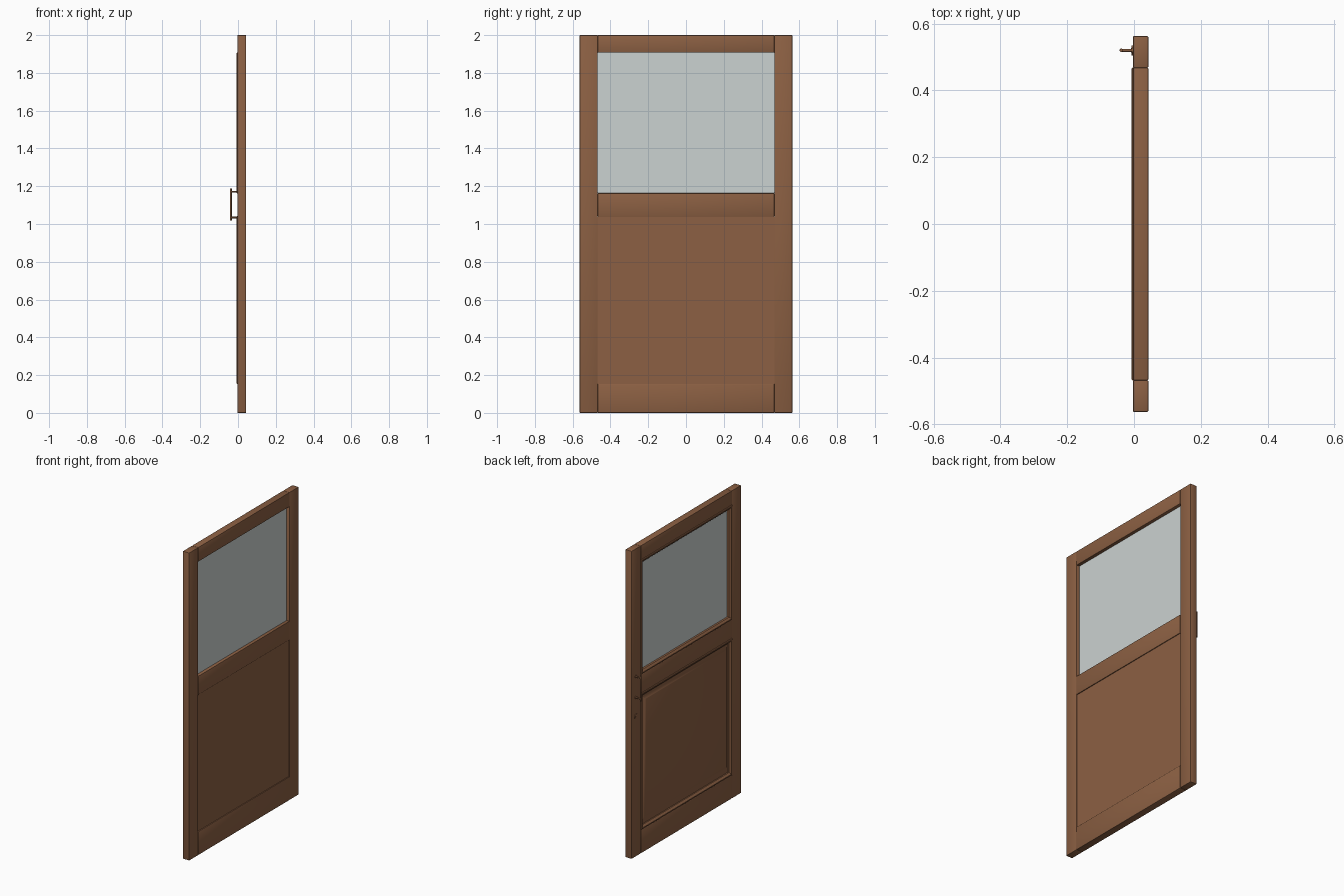
import bpy, bmesh, math
from mathutils import Vector

if "Cube" in bpy.data.objects:
    bpy.data.objects.remove(bpy.data.objects["Cube"])


def material(name, rgb):
    m = bpy.data.materials.new(name)
    m.diffuse_color = (*rgb, 1)
    m.use_nodes = True
    m.node_tree.nodes["Principled BSDF"].inputs["Base Color"].default_value = m.diffuse_color
    return m


WOOD = material("brown_wood", (0.262, 0.117, 0.056))
GLASS = material("pale_glass", (0.60, 0.645, 0.637))

X0, X1 = -0.003, 0.043         # faces of the door frame
W, H = 0.5625, 2.0             # half width, height
OPEN = 0.468                   # half width of the openings


def finish(bm, name, mat, smooth=True):
    bmesh.ops.recalc_face_normals(bm, faces=bm.faces)
    me = bpy.data.meshes.new(name)
    bm.to_mesh(me)
    bm.free()
    me.materials.append(mat)
    ob = bpy.data.objects.new(name, me)
    bpy.context.collection.objects.link(ob)
    if smooth:
        bpy.ops.object.select_all(action='DESELECT')
        ob.select_set(True)
        bpy.context.view_layer.objects.active = ob
        bpy.ops.object.shade_smooth_by_angle(angle=math.radians(30))
    return ob


def box(name, lo, hi, mat, bevel=0.0):
    bm = bmesh.new()
    bmesh.ops.create_cube(bm, size=1)
    lo, hi = Vector(lo), Vector(hi)
    bmesh.ops.scale(bm, vec=hi - lo, verts=bm.verts)
    bmesh.ops.translate(bm, vec=(lo + hi) / 2, verts=bm.verts)
    if bevel:
        bmesh.ops.bevel(bm, geom=bm.edges[:], offset=bevel, segments=2,
                        profile=0.5, affect='EDGES')
    return finish(bm, name, mat)


def rect_loft(name, z0, z1, profile, closed):
    """Rectangular rings from (inset, x) points: a moulding if closed, else a solid panel."""
    bm = bmesh.new()
    rings = []
    for p in profile:
        dy, dz0, dz1, x = p if len(p) == 4 else (p[0], p[0], p[0], p[1])
        y, a, b = OPEN - dy, z0 + dz0, z1 - dz1
        rings.append([bm.verts.new(c) for c in
                      ((x, -y, a), (x, y, a), (x, y, b), (x, -y, b))])
    n = len(rings)
    for i in range(n if closed else n - 1):
        r, s = rings[i], rings[(i + 1) % n]
        for k in range(4):
            j = (k + 1) % 4
            bm.faces.new((r[k], r[j], s[j], s[k]))
    if not closed:
        bm.faces.new(rings[0])
        bm.faces.new(rings[-1])
    return finish(bm, name, WOOD)


def cylinder(name, a, b, r, bevel=0.0):
    a, b = Vector(a), Vector(b)
    bm = bmesh.new()
    bmesh.ops.create_cone(bm, cap_ends=True, segments=24, radius1=r, radius2=r,
                          depth=(b - a).length)
    if bevel:
        caps = [e for e in bm.edges if abs(e.verts[0].co.z - e.verts[1].co.z) < 1e-6]
        bmesh.ops.bevel(bm, geom=caps, offset=bevel, segments=2, profile=0.5,
                        affect='EDGES')
    bmesh.ops.rotate(bm, matrix=(b - a).to_track_quat('Z', 'Y').to_matrix(), verts=bm.verts)
    bmesh.ops.translate(bm, vec=(a + b) / 2, verts=bm.verts)
    return finish(bm, name, WOOD)


# Stiles
for side, nm in ((-1, "hinge_stile"), (1, "handle_stile")):
    y = sorted((side * OPEN, side * W))
    box(nm, (X0, y[0], 0), (X1, y[1], H), WOOD, 0.003)

# Rails
for nm, a, b in (("bottom_rail", 0, 0.153), ("middle_rail", 1.04, 1.163),
                 ("top_rail", 1.907, H)):
    box(nm, (X0, -OPEN, a), (X1, OPEN, b), WOOD, 0.003)

# Window pane
box("window_pane", (0.016, -OPEN, 1.163), (0.022, OPEN, 1.907), GLASS)

# Mouldings round the pane and the lower panel, proud of the inside face
bead = [(0, 0.016), (0, -0.004), (0.003, -0.0075), (0.010, -0.0075),
        (0.016, -0.003), (0.022, 0.003), (0.022, 0.016)]
rect_loft("window_moulding", 1.163, 1.907, bead, True)
rect_loft("panel_moulding", 0.153, 1.04, bead, True)

# Raised lower panel: flat outside, bevelled field inside
rect_loft("lower_panel", 0.153, 1.04,
          [(0, 0.038), (0, 0.012), (0.034, 0.05, 0.036, 0.010),
           (0.050, 0.075, 0.053, -0.001), (0.053, 0.078, 0.056, -0.002)], False)

# Pull handle with two posts and roses
HY = 0.52
cylinder("handle_bar", (-0.038, HY, 1.018), (-0.038, HY, 1.188), 0.005, 0.001)
for nm, z in (("lower", 1.034), ("upper", 1.170)):
    cylinder(nm + "_handle_post", (-0.038, HY, z), (0.0, HY, z), 0.0045)
    cylinder(nm + "_handle_rose", (-0.006, HY, z), (0.0, HY, z), 0.009, 0.001)

# Lock rose with plug
cylinder("lock_rose", (-0.0075, HY, 0.913), (0.0, HY, 0.913), 0.015, 0.001)
cylinder("lock_plug", (-0.009, HY, 0.913), (0.0, HY, 0.913), 0.007, 0.0008)
